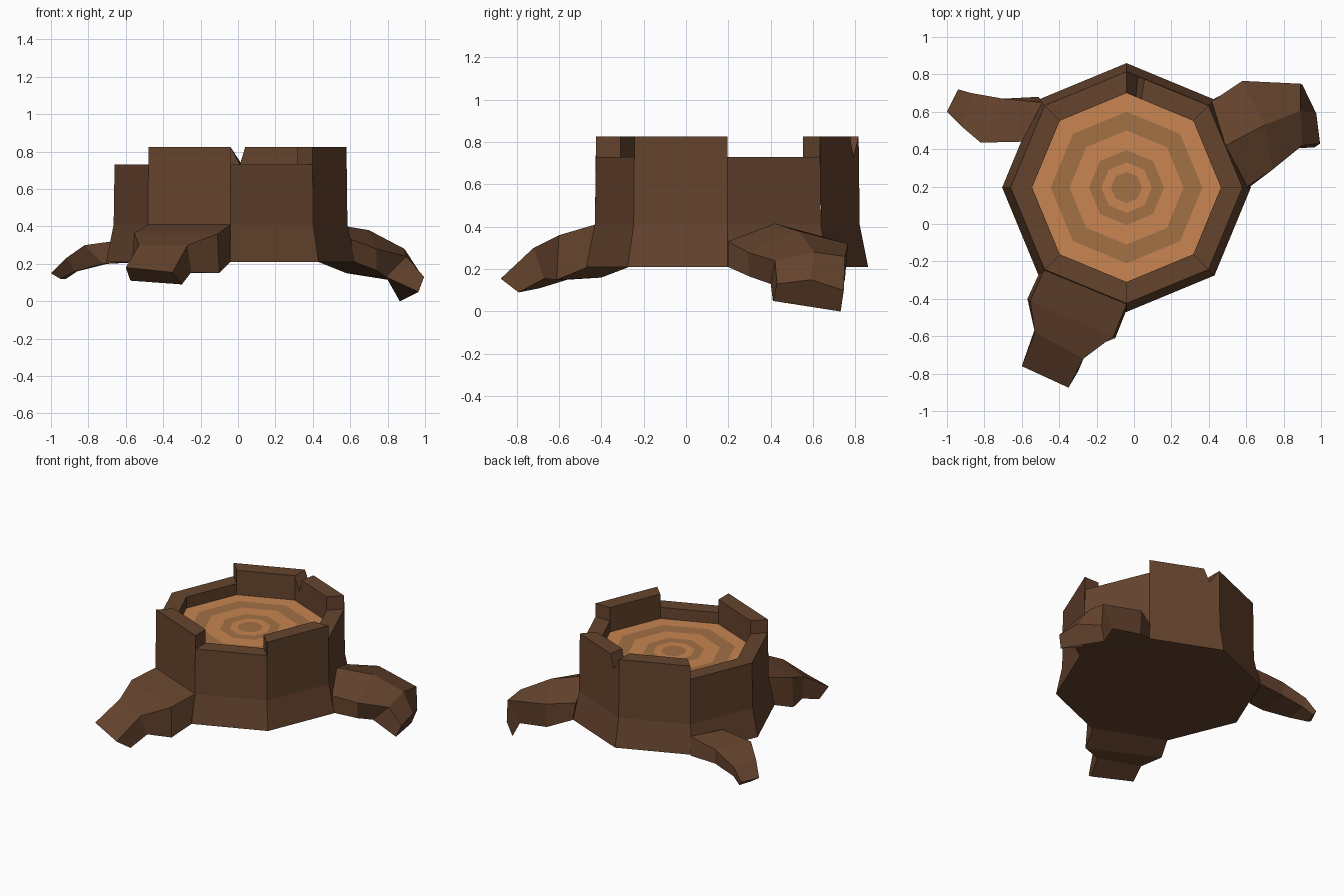
import bpy, bmesh, math

if "Cube" in bpy.data.objects:
    bpy.data.objects.remove(bpy.data.objects["Cube"])

CX, CY = -0.04, 0.195


def material(name, rgb):
    m = bpy.data.materials.new(name)
    m.diffuse_color = (*rgb, 1)
    m.use_nodes = True
    m.node_tree.nodes["Principled BSDF"].inputs["Base Color"].default_value = m.diffuse_color
    return m


bark = material("bark", (0.13, 0.057, 0.027))
light_wood = material("light_wood", (0.58, 0.235, 0.083))
dark_wood = material("dark_wood", (0.36, 0.165, 0.06))


def finish(name, bm, mat):
    bmesh.ops.remove_doubles(bm, verts=bm.verts, dist=0.0005)
    bmesh.ops.recalc_face_normals(bm, faces=bm.faces)
    me = bpy.data.meshes.new(name)
    bm.to_mesh(me)
    bm.free()
    me.materials.append(mat)
    ob = bpy.data.objects.new(name, me)
    bpy.context.collection.objects.link(ob)
    return ob


def corner(k, r):
    a = math.radians(45 * k)
    return CX + r * math.cos(a), CY + r * math.sin(a)


def along(k, t, r, z):
    (x0, y0), (x1, y1) = corner(k, r), corner(k + 1, r)
    return (x0 + (x1 - x0) * t, y0 + (y1 - y0) * t, z)


# Trunk: octagonal shell with a broken rim of high and low sections
BASE, MID, TOP, INNER = 0.665, 0.625, 0.62, 0.505
Z0, Z1, FLOOR, LOW, HIGH = 0.21, 0.41, 0.65, 0.73, 0.825
low, high = [(0, LOW), (1, LOW)], [(0, HIGH), (1, HIGH)]
notched = [(0, HIGH), (0.78, HIGH), (0.86, LOW), (1, HIGH)]
rim = [low, notched, high, low, low, high, low, high]

bm = bmesh.new()


def face(*pts):
    bm.faces.new([bm.verts.new(p) for p in pts])


for k, prof in enumerate(rim):
    # flare and outer wall
    face(along(k, 0, BASE, Z0), along(k, 1, BASE, Z0), along(k, 1, MID, Z1), along(k, 0, MID, Z1))
    outer = [along(k, t, TOP, z) for t, z in prof]
    inner = [along(k, t, INNER, z) for t, z in prof]
    face(along(k, 0, MID, Z1), along(k, 1, MID, Z1), *reversed(outer))
    # inner wall and rim top
    face(along(k, 1, INNER, FLOOR), along(k, 0, INNER, FLOOR), *inner)
    for i in range(len(prof) - 1):
        face(outer[i], outer[i + 1], inner[i + 1], inner[i])
    # step to the next section
    z, nz = prof[-1][1], rim[(k + 1) % 8][0][1]
    if z != nz:
        face(along(k, 1, TOP, z), along(k, 1, INNER, z), along(k, 1, INNER, nz), along(k, 1, TOP, nz))
face(*[(*corner(k, BASE), Z0) for k in reversed(range(8))])
finish("trunk", bm, bark)

# Cut surface: concentric octagonal growth rings
radii = [0.505, 0.405, 0.305, 0.2, 0.135, 0.083, 0]
for i in range(6):
    bm = bmesh.new()
    for k in range(8):
        a, b = radii[i], radii[i + 1]
        pts = [along(k, 0, a, FLOOR), along(k, 1, a, FLOOR)]
        pts += [along(k, 1, b, FLOOR), along(k, 0, b, FLOOR)] if b else [(CX, CY, FLOOR)]
        face(*pts)
    finish(f"growth_ring_{i + 1}", bm, dark_wood if i % 2 else light_wood)


# Roots: lofted cross-sections running out from the trunk
def root(name, sections):
    global bm
    bm = bmesh.new()
    loops = [[bm.verts.new(p) for p in s] for s in sections]
    n = len(loops[0])
    for a, b in zip(loops, loops[1:]):
        for i in range(n):
            j = (i + 1) % n
            bm.faces.new((a[i], a[j], b[j], b[i]))
    bm.faces.new(loops[-1])
    bm.faces.new(loops[0][::-1])
    finish(name, bm, bark)


root("front_root", [
    [(-.48, -.245, .41), (-.04, -.43, .41), (-.04, -.46, .21), (-.51, -.27, .21)],
    [(-.555, -.41, .365), (-.11, -.60, .36), (-.10, -.61, .15), (-.57, -.40, .16)],
    [(-.53, -.58, .30), (-.27, -.72, .30), (-.25, -.67, .155), (-.53, -.56, .15)],
    [(-.60, -.76, .18), (-.35, -.875, .155), (-.30, -.79, .09), (-.575, -.69, .11)],
])
root("right_root", [
    [(.605, .20, .33), (.49, .42, .415), (.415, .655, .33), (.43, .67, .21), (.62, .20, .21)],
    [(.74, .29, .28), (.70, .53, .38), (.58, .765, .32), (.58, .75, .15), (.74, .30, .165)],
    [(.90, .42, .24), (.89, .605, .28), (.89, .75, .26), (.80, .74, .115), (.79, .40, .13)],
    [(.995, .43, .13), (.975, .59, .15), (.90, .745, .10), (.865, .73, 0), (.965, .41, .05)],
])
root("left_root", [
    [(-.60, .44, .33), (-.49, .65, .33), (-.51, .68, .21), (-.61, .44, .21)],
    [(-.82, .435, .30), (-.70, .67, .30), (-.70, .67, .20), (-.72, .44, .20)],
    [(-.92, .52, .23), (-.87, .70, .23), (-.86, .69, .16), (-.87, .53, .16)],
    [(-1.0, .60, .15), (-.94, .72, .15), (-.92, .71, .12), (-.95, .62, .12)],
])
